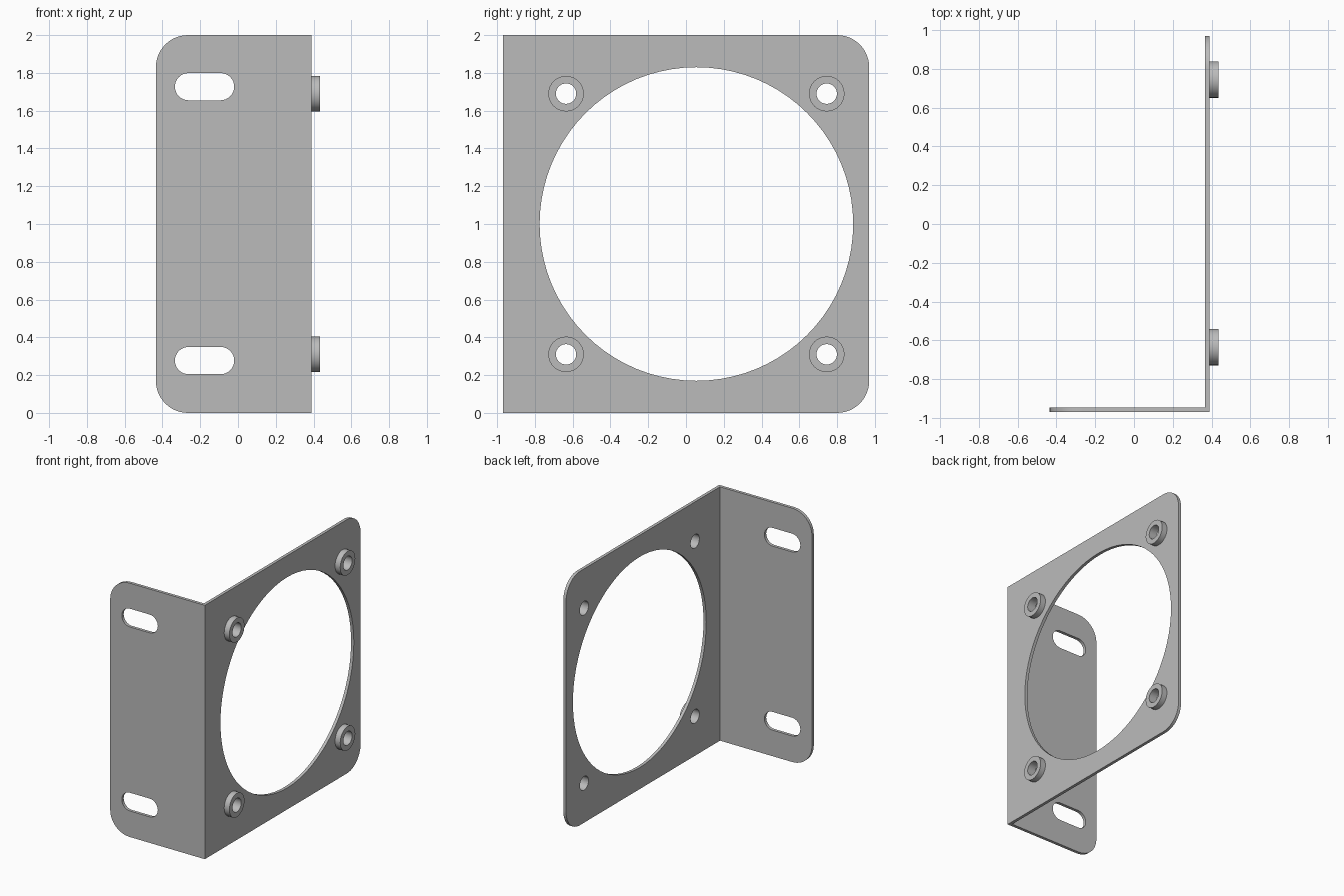
import bpy
import bmesh
from math import cos, sin, pi, radians

cube = bpy.data.objects.get("Cube")
if cube:
    bpy.data.objects.remove(cube, do_unlink=True)

# Single sheet-metal colour
GREY = (0.5, 0.5, 0.5, 1.0)
metal = bpy.data.materials.new("grey metal")
metal.use_nodes = True
metal.diffuse_color = GREY
metal.node_tree.nodes["Principled BSDF"].inputs["Base Color"].default_value = GREY

# Main dimensions
LEFT, RIGHT, TIP = -0.435, 0.39, 0.435
HALF_Y, HEIGHT, SHEET = 0.97, 2.0, 0.024
CORNER = 0.17
HOLES = [(y, z) for y in (-0.635, 0.745) for z in (0.31, 1.69)]


def circle(cu, cv, r, n, start=0.0, sweep=2 * pi):
    """Points on a circle, or on an arc including both ends."""
    steps = n if sweep == 2 * pi else n - 1
    return [(cu + r * cos(start + sweep * i / steps),
             cv + r * sin(start + sweep * i / steps)) for i in range(n)]


def add_prism(bm, outline, axis, low, high):
    """Extrude a 2D outline along the given axis."""
    def place(u, v, d):
        return {"x": (d, u, v), "y": (u, d, v), "z": (u, v, d)}[axis]
    face = bm.faces.new([bm.verts.new(place(u, v, low)) for u, v in outline])
    new = bmesh.ops.extrude_face_region(bm, geom=[face])["geom"]
    for v in new:
        if isinstance(v, bmesh.types.BMVert):
            v.co["xyz".index(axis)] = high


def make_object(name, bm):
    bmesh.ops.recalc_face_normals(bm, faces=bm.faces[:])
    mesh = bpy.data.meshes.new(name)
    bm.to_mesh(mesh)
    bm.free()
    mesh.materials.append(metal)
    obj = bpy.data.objects.new(name, mesh)
    bpy.context.collection.objects.link(obj)
    return obj


def select_only(obj):
    bpy.ops.object.select_all(action="DESELECT")
    obj.select_set(True)
    bpy.context.view_layer.objects.active = obj


# Angle bracket: L profile extruded upward
bm = bmesh.new()
profile = [(LEFT, -HALF_Y), (RIGHT, -HALF_Y), (RIGHT, HALF_Y),
           (RIGHT - SHEET, HALF_Y), (RIGHT - SHEET, SHEET - HALF_Y),
           (LEFT, SHEET - HALF_Y)]
add_prism(bm, profile, "z", 0, HEIGHT)

# Round the free corners of both flanges
free_edges = []
for e in bm.edges:
    a, b = (v.co for v in e.verts)
    if abs(a.z - b.z) < 0.001 and (
            (abs(a.x - LEFT) < 0.001 and abs(b.x - LEFT) < 0.001)
            or (abs(a.y - HALF_Y) < 0.001 and abs(b.y - HALF_Y) < 0.001)):
        free_edges.append(e)
bmesh.ops.bevel(bm, geom=free_edges, offset=CORNER, segments=12,
                profile=0.5, affect="EDGES")
bracket = make_object("angle_bracket", bm)

# Cutter: large opening, screw holes and mounting slots
bm = bmesh.new()
add_prism(bm, circle(0.055, 1.0, 0.83, 80), "x", 0.2, 0.6)
for y, z in HOLES:
    add_prism(bm, circle(y, z, 0.054, 32), "x", 0.2, 0.6)
for z in (0.277, 1.727):
    slot = (circle(-0.092, z, 0.072, 17, -pi / 2, pi)
            + circle(-0.262, z, 0.072, 17, pi / 2, pi))
    add_prism(bm, slot, "y", -1.1, -0.8)
cutter = make_object("opening_cutter", bm)
cutter.hide_render = True

cut = bracket.modifiers.new("openings", "BOOLEAN")
cut.operation = "DIFFERENCE"
cut.solver = "EXACT"
cut.object = cutter
select_only(bracket)
bpy.ops.object.modifier_apply(modifier=cut.name)
bpy.data.objects.remove(cutter, do_unlink=True)

# Ring-shaped standoffs around the screw holes
parts = [bracket]
for y, z in HOLES:
    bm = bmesh.new()
    loops = []
    for r, x in ((0.094, RIGHT), (0.094, TIP), (0.054, TIP), (0.054, RIGHT)):
        loops.append([bm.verts.new((x, u, v)) for u, v in circle(y, z, r, 32)])
    for k in range(4):
        p, q = loops[k], loops[(k + 1) % 4]
        for i in range(32):
            j = (i + 1) % 32
            bm.faces.new((p[i], p[j], q[j], q[i]))
    name = ("upper" if z > 1 else "lower") + ("_rear" if y > 0 else "_front")
    parts.append(make_object(name + "_standoff", bm))

# Smooth round walls while keeping the sheet edges crisp
for obj in parts:
    select_only(obj)
    bpy.ops.object.shade_smooth_by_angle(angle=radians(30))
